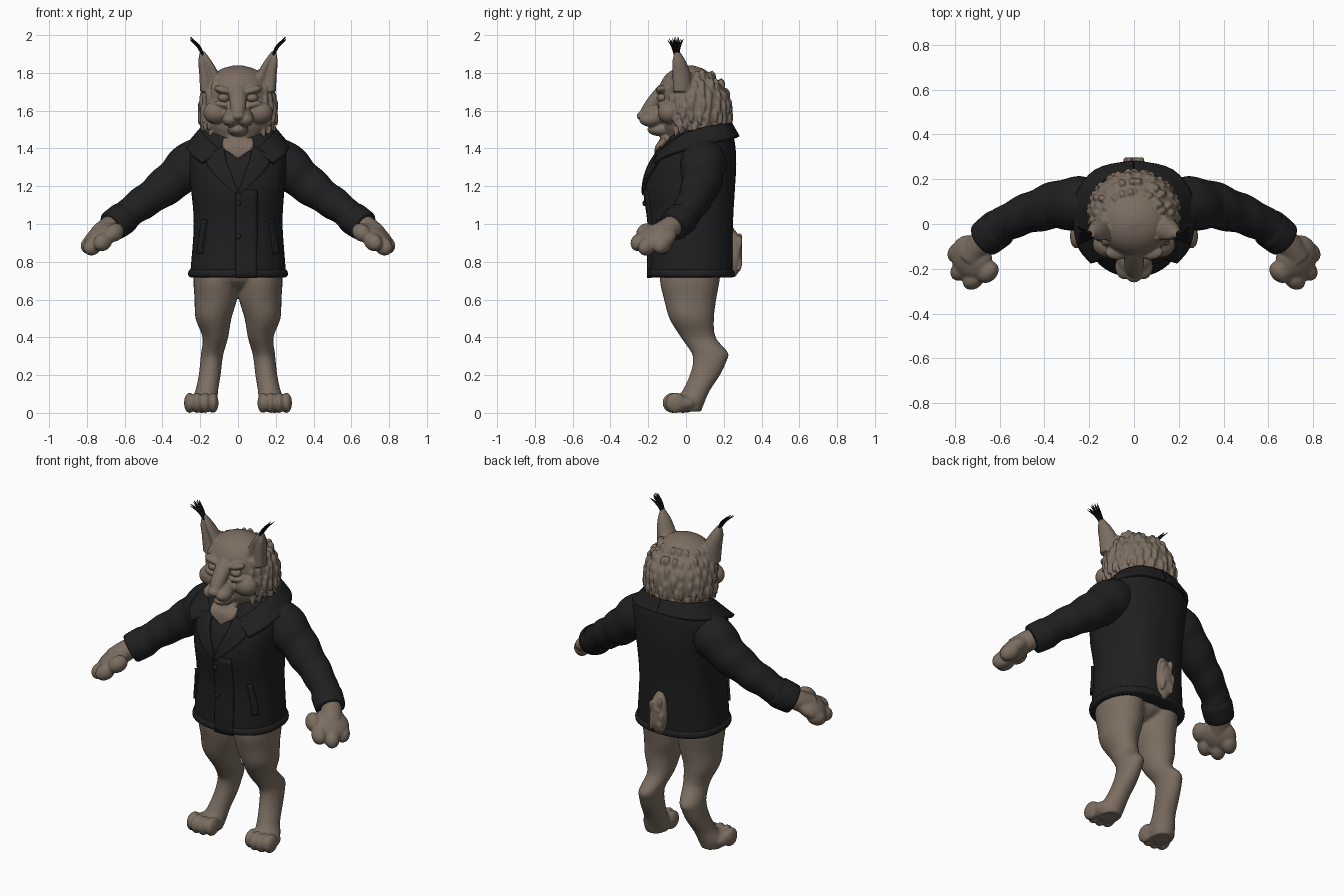
import bpy, bmesh, math, random
from mathutils import Vector, Matrix

if "Cube" in bpy.data.objects:
    bpy.data.objects.remove(bpy.data.objects["Cube"])

random.seed(4)
P = 2.3  # squareness of the coat section


def material(name, rgb):
    m = bpy.data.materials.new(name)
    m.diffuse_color = (*rgb, 1)
    m.use_nodes = True
    m.node_tree.nodes["Principled BSDF"].inputs["Base Color"].default_value = m.diffuse_color
    return m


FUR = material("brown fur", (0.20, 0.155, 0.12))
COAT = material("black cloth", (0.014, 0.014, 0.014))
TUFT = material("black tuft hair", (0.008, 0.008, 0.008))


def spline(pts, n):
    out = []
    for i in range(len(pts) - 1):
        q = pts[max(i - 1, 0)], pts[i], pts[i + 1], pts[min(i + 2, len(pts) - 1)]
        for k in range(n):
            t = k / n
            out.append(tuple(.5 * (2 * b + (c - a) * t + (2 * a - 5 * b + 4 * c - d) * t * t
                                   + (3 * b - a - 3 * c + d) * t ** 3) for a, b, c, d in zip(*q)))
    out.append(tuple(pts[-1]))
    return out


def tube(bm, pts, n=4, sides=20, flat=False, power=2, bump=None):
    """Loft of (x, y, z, radius, [radius 2]); flat keeps the rings horizontal."""
    rows = spline([p if len(p) == 5 else (*p, p[3]) for p in pts], n)
    rings = []
    for i, row in enumerate(rows):
        u, v = Vector((1, 0, 0)), Vector((0, 1, 0))
        if not flat:
            t = Vector(rows[min(i + 1, len(rows) - 1)][:3]) - Vector(rows[max(i - 1, 0)][:3])
            t.normalize()
            u = v.cross(t).normalized()
            v = t.cross(u)
        ring = []
        for j in range(sides):
            a = 2 * math.pi * j / sides
            c, s = math.cos(a), math.sin(a)
            c = math.copysign(abs(c) ** (2 / power), c)
            s = math.copysign(abs(s) ** (2 / power), s)
            k = bump(i / (len(rows) - 1), a) if bump else 1
            ring.append(bm.verts.new(Vector(row[:3]) + u * c * k * max(row[3], .0005)
                                     + v * s * k * max(row[4], .0005)))
        rings.append(ring)
    for r, q in zip(rings, rings[1:]):
        for j in range(sides):
            bm.faces.new((r[j], r[(j + 1) % sides], q[(j + 1) % sides], q[j]))
    bm.faces.new(rings[0][::-1])
    bm.faces.new(rings[-1])


def ball(bm, c, r, f=(1, 0, 0), side=(0, 1, 0)):
    f = Vector(f).normalized()
    up = f.cross(Vector(side)).normalized()
    rot = Matrix((f, up.cross(f), up)).transposed().to_4x4()
    bmesh.ops.create_uvsphere(bm, u_segments=20, v_segments=12, radius=1,
                              matrix=Matrix.Translation(c) @ rot @ Matrix.Diagonal((*r, 1)))


def at(rows, z):
    for a, b in zip(rows, rows[1:]):
        if a[2] <= z <= b[2]:
            t = (z - a[2]) / max(b[2] - a[2], 1e-6)
            return [p + (q - p) * t for p, q in zip(a, b)]
    return rows[0] if z < rows[0][2] else rows[-1]


def on_coat(x, z, lift):
    _, cy, _, rx, ry = at(torso, z)
    u = min(abs(x) / rx, .99)
    return Vector((x, cy - ry * (1 - u ** P) ** (1 / P) - lift, z))


def patch(bm, a, b, lift=.006, n=5, cols=8):
    """Sheet between two edge curves; (x, z) curves are laid on the coat front."""
    grid = []
    for p, q in zip(spline(a, n), spline(b, n)):
        line = []
        for k in range(cols + 1):
            w = Vector(p).lerp(Vector(q), k / cols)
            line.append(bm.verts.new(on_coat(w[0], w[1], lift) if len(w) == 2 else w))
        grid.append(line)
    for r, q in zip(grid, grid[1:]):
        for k in range(cols):
            bm.faces.new((r[k], r[k + 1], q[k + 1], q[k]))


def finish(name, bm, mat, mirror=False, voxel=0, thick=0):
    bmesh.ops.recalc_face_normals(bm, faces=bm.faces)
    me = bpy.data.meshes.new(name)
    bm.to_mesh(me)
    bm.free()
    me.materials.append(mat)
    o = bpy.data.objects.new(name, me)
    bpy.context.collection.objects.link(o)
    bpy.ops.object.select_all(action='DESELECT')
    o.select_set(True)
    bpy.context.view_layer.objects.active = o
    bpy.ops.object.shade_smooth_by_angle(angle=math.radians(45))
    if thick:
        m = o.modifiers.new("thickness", 'SOLIDIFY')
        m.thickness, m.offset = thick, 0
    if mirror:
        o.modifiers.new("mirror", 'MIRROR').use_mirror_merge = False
    if voxel:
        m = o.modifiers.new("blend", 'REMESH')
        m.mode, m.voxel_size, m.use_smooth_shade = 'VOXEL', voxel, True
        m = o.modifiers.new("soften", 'SMOOTH')
        m.factor, m.iterations = .5, 2


# legs, feet and hips
bm = bmesh.new()
tube(bm, [(.115, .03, .80, .115, .16), (.118, .02, .70, .118, .158), (.118, .022, .60, .112, .138),
          (.13, .03, .50, .095, .118), (.12, .065, .40, .068, .092), (.135, .125, .32, .06, .097),
          (.142, .125, .27, .058, .088), (.15, .10, .20, .058, .08), (.165, .055, .12, .06, .072),
          (.18, .02, .06, .07, .08), (.185, .01, .008, .06, .07)], sides=28, flat=True)
ball(bm, (.193, -.015, .05), (.085, .085, .05))
for x, y in ((.132, -.055), (.173, -.07), (.217, -.07), (.257, -.055)):
    ball(bm, (x, y, .053), (.029, .055, .054))
ball(bm, (.0, .02, .75), (.2, .16, .11))
finish("legs", bm, FUR, mirror=True, voxel=.008)

# paws
bm = bmesh.new()
fwd, lat = (.6, -.6, -.5), (.76, .6, -.3)
tube(bm, [(.60, -.01, 1.04, .05), (.68, -.08, .985, .058), (.73, -.15, .94, .06)])
ball(bm, (.725, -.15, .935), (.10, .105, .055), fwd, lat)
for x, y, z in ((.653, -.215, .955), (.715, -.245, .905), (.77, -.205, .882), (.783, -.125, .89)):
    ball(bm, (x, y, z), (.058, .043, .046), fwd, lat)
finish("paws", bm, FUR, mirror=True, voxel=.007)

# tail stub
bm = bmesh.new()
tube(bm, [(0, .235, .98, .02, .015), (0, .255, .92, .045, .033), (0, .262, .82, .055, .035),
          (0, .255, .75, .035, .025), (0, .25, .72, .01, .01)], flat=True)
for k in range(14):
    x, z = random.uniform(-.04, .04), random.uniform(.78, .94)
    tube(bm, [(x, .28, z + .02, .008), (x, .285, z, .014), (x * 1.3, .283, z - .05, .003)], 3, 8)
finish("tail", bm, FUR, voxel=.006)

# head with muzzle, ruff and ears
head = [(0, .05, 1.40, .12, .13), (0, .05, 1.46, .15, .15), (0, .05, 1.51, .18, .17),
        (0, .052, 1.57, .198, .182), (0, .047, 1.65, .198, .187), (0, .03, 1.72, .178, .172),
        (0, .015, 1.78, .14, .13), (0, .015, 1.82, .09, .08), (0, .015, 1.84, .02, .02)]
bm = bmesh.new()
tube(bm, head, sides=40, flat=True)
tube(bm, [(0, -.07, 1.74, .05), (0, -.14, 1.68, .046, .04), (0, -.19, 1.62, .042, .036),
          (0, -.225, 1.58, .03, .025)])
ball(bm, (0, -.15, 1.575), (.078, .08, .05))
ball(bm, (0, -.13, 1.50), (.055, .075, .036))
ball(bm, (0, -.235, 1.572), (.034, .026, .024))
ball(bm, (0, -.10, 1.42), (.07, .045, .06))
for s in (1, -1):
    ball(bm, (.04 * s, -.19, 1.553), (.045, .058, .038))
    ball(bm, (.115 * s, -.09, 1.59), (.07, .06, .06))
    ball(bm, (.075 * s, -.125, 1.708), (.055, .035, .022), (1, 0, .25 * s))
    ball(bm, (.08 * s, -.125, 1.632), (.05, .03, .018), (1, 0, .2 * s))
    tube(bm, [(.135 * s, -.03, 1.70, .066), (.152 * s, -.035, 1.79, .053, .06),
              (.174 * s, -.045, 1.86, .036, .045), (.19 * s, -.05, 1.915, .012, .016)],
         sides=28, flat=True, bump=lambda t, a: 1 - .6 * max(0, -math.sin(a)) ** 4)
# overlapping fur locks round the sides and back
for row, z in enumerate((1.78, 1.73, 1.68, 1.63, 1.58, 1.53, 1.49)):
    _, cy, _, rx, ry = at(head, z)
    for k in range(19):
        a = math.radians(52 + (k + .5 * (row % 2)) * 256 / 18.5 + random.uniform(-4, 4))
        o = Vector((math.sin(a), -math.cos(a), 0))
        p = Vector((rx * o.x, cy + ry * o.y, z + random.uniform(-.015, .015)))
        pts = [(p - o * .012 + Vector((0, 0, .025)), .01), (p, .016), (p + o * .01 - Vector((0, 0, .05)), .004)]
        tube(bm, [(*q, r) for q, r in pts], 3, 8)
# chest bib locks
for k in range(-3, 4):
    x = k * .022
    tube(bm, [(x, -.11, 1.45, .014), (x, -.145, 1.41, .018), (x * .7, -.165, 1.34 + abs(x) * .6, .004)], 3, 8)
finish("head", bm, FUR, voxel=.006)

# eyes and nose pad
bm = bmesh.new()
ball(bm, (.075, -.125, 1.668), (.032, .03, .024))
finish("eyes", bm, FUR, mirror=True)

# ear tufts
bm = bmesh.new()
for k in range(11):
    d = (k - 5) / 5
    h = random.uniform(-.015, 0) - .02 * abs(d)
    x = random.uniform(-.012, .012)
    tube(bm, [(.186, -.05 + .008 * d, 1.895, .007), (.208 + x * .5, -.053 + .02 * d, 1.94, .006),
              (.243 + x, -.055 + .042 * d, 2.0 + h, .001)], 4, 6)
finish("ear_tufts", bm, TUFT, mirror=True)

# coat body
torso = [(0, .025, .72, .254, .222), (0, .025, .78, .25, .222), (0, .028, 1.0, .235, .222),
         (0, .022, 1.18, .247, .238), (0, .037, 1.30, .262, .228), (0, .062, 1.39, .268, .20),
         (0, .08, 1.45, .245, .175), (0, .09, 1.50, .19, .15)]
bm = bmesh.new()
tube(bm, torso, 6, 56, flat=True, power=P,
     bump=lambda t, a: 1 + .008 * math.sin(5 * a + 9 * t) * math.sin(math.pi * t))
finish("coat_body", bm, COAT)
torso = spline(torso, 6)

# coat hem band
bm = bmesh.new()
tube(bm, [(0, .025, .718, .252, .22), (0, .025, .728, .263, .231), (0, .025, .75, .262, .23),
          (0, .025, .76, .252, .22)], 3, 56, flat=True, power=P)
finish("coat_hem", bm, COAT)

# sleeves with soft folds, and cuffs
bm = bmesh.new()
tube(bm, [(.17, .09, 1.35, .11), (.24, .09, 1.32, .122), (.34, .085, 1.235, .107), (.45, .055, 1.15, .092),
          (.55, .015, 1.08, .082), (.62, -.03, 1.02, .079), (.665, -.065, .99, .078)], 8, 32,
     bump=lambda t, a: 1 + .035 * math.sin(34 * t + 1.5 * math.sin(a)) * math.sin(math.pi * t))
finish("sleeves", bm, COAT, mirror=True)
bm = bmesh.new()
tube(bm, [(.60, -.015, 1.037, .08), (.607, -.02, 1.031, .087), (.66, -.062, .994, .084),
          (.67, -.07, .987, .078)], 3, 32)
finish("cuffs", bm, COAT, mirror=True)

# collar
bm = bmesh.new()
patch(bm, [(0, .235, 1.53), (.13, .20, 1.525), (.19, .09, 1.505), (.17, -.03, 1.46), (.085, -.135, 1.38)],
      [(0, .275, 1.46), (.17, .235, 1.45), (.262, .10, 1.42), (.25, -.085, 1.37), (.19, -.17, 1.325)])
finish("collar", bm, COAT, mirror=True, thick=.022)

# lapels
bm = bmesh.new()
patch(bm, [(.075, 1.41), (.06, 1.33), (.03, 1.25), (.0, 1.17)],
      [(.17, 1.36), (.155, 1.30), (.10, 1.24), (.012, 1.155)], lift=.01)
finish("lapels", bm, COAT, mirror=True, thick=.018)

# front overlap flap
bm = bmesh.new()
patch(bm, [(-.012, 1.18), (-.012, .95), (-.012, .715)], [(.10, 1.18), (.10, .95), (.10, .715)], lift=.003)
finish("front_flap", bm, COAT, thick=.014)

# pocket welts
bm = bmesh.new()
patch(bm, [(.165, 1.02), (.178, .93), (.19, .84)], [(.187, 1.025), (.20, .935), (.213, .845)])
finish("pocket_welts", bm, COAT, mirror=True, thick=.018)

# buttons
bm = bmesh.new()
for z in (1.11, .935):
    ball(bm, on_coat(.0, z, .012), (.016, .009, .016))
finish("buttons", bm, COAT)
